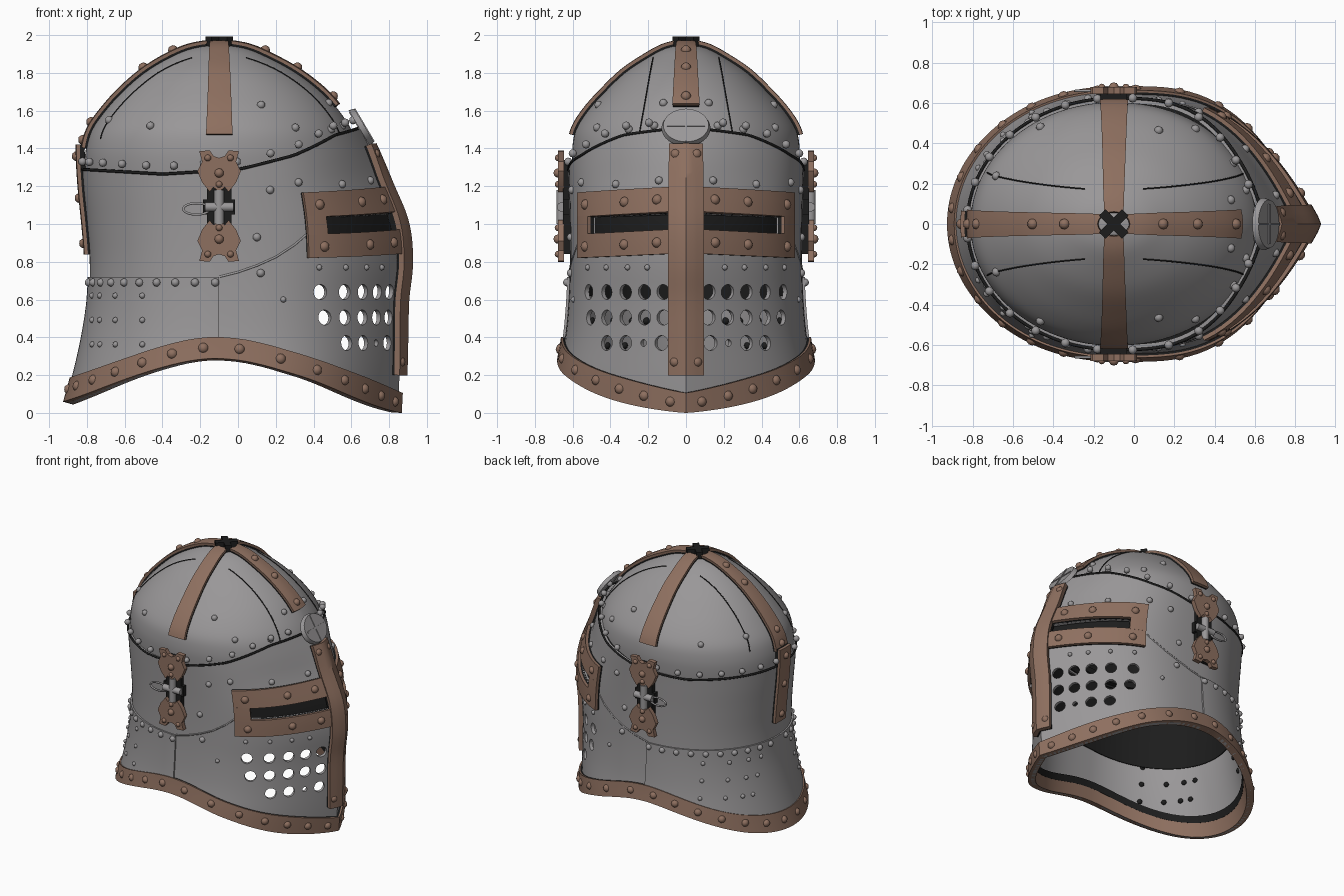
import bpy, bmesh, math
from mathutils import Vector, Matrix

if "Cube" in bpy.data.objects:
    bpy.data.objects.remove(bpy.data.objects["Cube"])

pi = math.pi

def material(name, rgb):
    m = bpy.data.materials.new(name)
    m.diffuse_color = (*rgb, 1)
    m.use_nodes = True
    m.node_tree.nodes["Principled BSDF"].inputs["Base Color"].default_value = m.diffuse_color
    return m

STEEL = material("steel grey", (0.32, 0.31, 0.315))
BRONZE = material("brown bronze", (0.27, 0.16, 0.115))
DARK = material("dark lining", (0.012, 0.012, 0.012))

# Profiles: (back x, front x, half width, z)
BODY = [(-.92, .845, .70, 0), (-.865, .855, .675, .2), (-.82, .86, .64, .4), (-.79, .865, .622, .6),
        (-.785, .885, .615, .8), (-.80, .865, .615, 1.0), (-.82, .785, .62, 1.2), (-.83, .70, .625, 1.4),
        (-.82, .60, .61, 1.6)]
DOME = [(-.80, .64, .59, 1.2), (-.81, .645, .6, 1.3), (-.805, .635, .602, 1.4), (-.775, .6, .583, 1.5),
        (-.705, .535, .52, 1.6), (-.615, .445, .43, 1.7), (-.5, .315, .325, 1.8), (-.37, .17, .205, 1.88),
        (-.25, .05, .11, 1.93), (-.1, -.1, 0, 1.955)]

def spline(tab, t):
    i = max(0, min(int(t), len(tab) - 2))
    f = t - i
    p = [tab[max(0, min(len(tab) - 1, i + k))] for k in (-1, 0, 1, 2)]
    return [b + .5 * f * (c - a + f * (2*a - 5*b + 4*c - d + f * (3*(b - c) + d - a)))
            for a, b, c, d in zip(*p)]

def lin(pts, x):
    i = 0
    while i < len(pts) - 2 and x > pts[i + 1][0]:
        i += 1
    (x0, y0), (x1, y1) = pts[i], pts[i + 1]
    return y0 + (y1 - y0) * (x - x0) / (x1 - x0)

def solve(g, target, lo, hi):
    up = g(hi) > g(lo)
    for _ in range(24):
        m = (lo + hi) / 2
        if (g(m) < target) == up:
            lo = m
        else:
            hi = m
    return (lo + hi) / 2

def keel(c, s):
    # radius of the pointed front section y = 1 - x^3
    return solve(lambda r: r * s + (r * c) ** 3, 1, 0, 1.5)

def section(tab, phi, t, w):
    xb, xf, b, z = spline(tab, t)
    c, s = math.cos(phi), math.sin(phi)
    r = 1 + w * (keel(c, abs(s)) - 1) if c > 0 else 1
    a = xf + .1 if c > 0 else -.1 - xb
    return Vector((-.1 + a * r * c, b * r * s, z))

def B(phi, z):
    return section(BODY, phi, z / .2, max(.4, min(1, 1 - (z - 1.25) / .6)))

def D(phi, v):
    return section(DOME, phi, v, .15)

def normal(S, p, q):
    e = .01
    n = (S(p + e, q) - S(p - e, q)).cross(S(p, q + e) - S(p, q - e))
    return n.normalized() if n.length > 1e-7 else Vector((0, 0, 1))

def finish(name, bm, mat):
    bmesh.ops.remove_doubles(bm, verts=bm.verts, dist=.0004)
    bmesh.ops.recalc_face_normals(bm, faces=bm.faces)
    me = bpy.data.meshes.new(name)
    bm.to_mesh(me)
    bm.free()
    me.materials.append(mat)
    if mat == BRONZE:
        me.materials.append(DARK)
    ob = bpy.data.objects.new(name, me)
    bpy.context.collection.objects.link(ob)
    return ob

def patch(name, S, f, nu, nv, off, th, mat, closed=False):
    """Plate that follows surface S; f maps (u, v) in 0..1 to its parameters. Bronze plates get a dark foot."""
    bm = bmesh.new()
    cols = nu if closed else nu + 1
    out, inn, mid = [], [], {}
    for i in range(cols):
        o, n = [], []
        for j in range(nv + 1):
            a = f(i / nu, j / nv)
            P, N = S(*a), normal(S, *a)
            o.append(bm.verts.new(P + N * off))
            n.append(bm.verts.new(P + N * (off - th)))
            if j in (0, nv) or (not closed and i in (0, nu)):
                mid[i, j] = bm.verts.new(P + N * (.011 if mat == BRONZE else off - th / 2))
        out.append(o)
        inn.append(n)
    def side(a, b):
        (i, j), (k, l) = a, b
        bm.faces.new((out[i][j], mid[a], mid[b], out[k][l]))
        low = bm.faces.new((mid[a], inn[i][j], inn[k][l], mid[b]))
        low.material_index = 1 if mat == BRONZE and not (closed and j == 0) else 0
    for i in range(nu):
        k = (i + 1) % cols
        for j in range(nv):
            bm.faces.new((out[i][j], out[k][j], out[k][j+1], out[i][j+1]))
            bm.faces.new((inn[i][j], inn[i][j+1], inn[k][j+1], inn[k][j]))
        for j in (0, nv):
            side((i, j), (k, j))
    if not closed:
        for i in (0, nu):
            for j in range(nv):
                side((i, j), (i, j + 1))
    return finish(name, bm, mat)

def rivets(name, pts, r, mat):
    bm = bmesh.new()
    for p in pts:
        bmesh.ops.create_icosphere(bm, subdivisions=2, radius=r, matrix=Matrix.Translation(p))
    return finish(name, bm, mat)

def tube(name, pts, r, mat, cyclic=False):
    cu = bpy.data.curves.new(name, 'CURVE')
    cu.dimensions, cu.bevel_depth, cu.bevel_resolution = '3D', r, 1
    sp = cu.splines.new('POLY')
    sp.points.add(len(pts) - 1)
    for q, p in zip(sp.points, pts):
        q.co = (*p, 1)
    sp.use_cyclic_u = cyclic
    cu.materials.append(mat)
    bpy.context.collection.objects.link(bpy.data.objects.new(name, cu))

def z_bot(phi):
    pts = [(-.95, .035), (-.6, .17), (-.4, .24), (-.2, .285), (-.05, .285), (.1, .26), (.4, .17), (.86, 0)]
    x = B(phi, .2).x
    return sum(lin(pts, x + k * .04) for k in (-2, -1, 0, 1, 2)) / 5

def z_top(phi):
    pts = [(-.9, 1.29), (-.4, 1.26), (0, 1.285), (.3, 1.36), (.55, 1.46), (.75, 1.5)]
    return lin(pts, B(phi, 1.35).x)

def phi_y(y, z):
    return math.copysign(solve(lambda p: B(p, z).y, abs(y), 0, pi / 2), y) if y else 0

def phi_x(x, z):
    return solve(lambda p: B(p, z).x, x, 0, pi)

# Main shells, lining and lower rim
def ring(lo, hi):
    return lambda u, v: (2 * pi * u, lo(2 * pi * u) * (1 - v) + hi(2 * pi * u) * v)

shell = patch("face_and_neck_shell", B, ring(z_bot, z_top), 144, 24, 0, .025, STEEL, True)
patch("dome", D, ring(lambda p: 0, lambda p: 9), 96, 36, 0, .015, STEEL, True)
patch("face_lining", B, ring(lambda p: .66 + .08 * math.cos(p), lambda p: 1.3), 72, 8, -.04, .006, DARK, True)
patch("dome_lining", D, ring(lambda p: 0, lambda p: 9), 64, 20, -.03, .006, DARK, True)
patch("lower_rim", B, ring(z_bot, lambda p: z_bot(p) + .115), 128, 4, .022, .055, BRONZE, True)
patch("rim_lining", B, ring(lambda p: z_bot(p) + .09, lambda p: z_bot(p) + .14), 96, 1, -.028, .006, DARK, True)
circle = [2 * pi * i / 120 for i in range(120)]
patch("brow_gap", B, ring(lambda p: z_top(p) - .05, lambda p: z_top(p) - .005), 96, 1, -.01, .09, DARK, True)
tube("shell_lip", [B(p, z_top(p) + .004) for p in circle], .008, DARK, True)
patch("neck_plate", B, lambda u, v: (pi/2 + pi*u, (z_bot(pi/2 + pi*u) + .08) * (1 - v) + .72 * v),
      64, 8, .012, .02, STEEL)

# Breathing holes and eye slots cut through the shell
def slot_map(s, y0, y1, z0, z1):
    def f(u, v):
        y = y0 + (y1 - y0) * u
        z = z0 + (z1 - z0) * v + .025 * (1 - y / .55)
        return phi_y(s * max(y, .0005), z), z
    return f

bm = bmesh.new()
rows = [(.64, (.12, .22, .32, .42, .515)), (.505, (.12, .22, .32, .42, .505)), (.37, (.13, .225, .32, .42))]
for z, ys in rows:
    for y in ys:
        for s in (-1, 1):
            p = phi_y(s * y, z)
            r = .018 if (z, y) == (.37, .225) else .04
            M = Matrix.Translation(B(p, z)) @ normal(B, p, z).to_track_quat('Z', 'Y').to_matrix().to_4x4()
            bmesh.ops.create_cone(bm, cap_ends=True, segments=20, radius1=r, radius2=r, depth=.14, matrix=M)
cutters = [finish("hole_cutter", bm, STEEL)]
cutters += [patch("slot_cutter", B, slot_map(s, .07, .5, .945, 1.035), 16, 2, .05, .12, STEEL) for s in (-1, 1)]
bpy.context.view_layer.objects.active = shell
for c in cutters:
    c.hide_render = True
    m = shell.modifiers.new("cut", 'BOOLEAN')
    m.object, m.operation, m.solver = c, 'DIFFERENCE', 'EXACT'
    bpy.ops.object.modifier_apply(modifier=m.name)
    bpy.data.objects.remove(c)

# Visor cross: eye frames and centre bar
frame_pts = []
for s in (-1, 1):
    for n, box in (("top", (0, .55, 1.035, 1.165)), ("bottom", (0, .55, .82, .945)), ("end", (.497, .55, .94, 1.04))):
        patch("eye_frame_" + n, B, slot_map(s, *box), 20, 3, .03, .042, BRONZE)
    for y, z in ((.14, 1.12), (.31, 1.11), (.51, 1.1), (.14, .9), (.31, .89), (.51, .88)):
        p = phi_y(s * y, z)
        frame_pts.append(B(p, z) + normal(B, p, z) * .022)
patch("visor_centre_bar", B, lambda u, v: (phi_y((2*u - 1) * .075, .2 + 1.21*v), .2 + 1.21*v),
      8, 40, .042, .064, BRONZE)
for z in (.27, 1.36):
    for s in (-1, 1):
        p = phi_y(s * .045, z)
        frame_pts.append(B(p, z) + normal(B, p, z) * .026)
rivets("visor_rivets", frame_pts, .029, BRONZE)

# Dome straps, back strap and apex cross
straps = []
for n, p0, v0 in (("front", 0, 4.2), ("back", pi, 2), ("left", pi/2, 2.7), ("right", -pi/2, 2.7)):
    def f(u, v, p0=p0, v0=v0):
        q = v0 + (8.45 - v0) * v
        xb, xf, b, z = spline(DOME, q)
        a = b if n in ("front", "back") else (xf - xb) / 2
        return p0 + (2*u - 1) * math.asin(min(.8, (.068 - .022*v) / a)), q
    patch(n + "_dome_strap", D, f, 6, 28, .028, .04, BRONZE)
    if n in ("front", "back"):
        straps += [D(p0, k) + normal(D, p0, k) * .024 for k in (v0 + .4, 6.1, 7.3)]
patch("back_strap", B, lambda u, v: (pi + (2*u - 1) * .1, .84 + .58*v), 6, 16, .03, .045, BRONZE)
straps += [B(pi, z) + normal(B, pi, z) * .024 for z in (.9, 1.14, 1.36)] + [D(pi, 3.3) + Vector((-.02, 0, .01))]
rivets("strap_rivets", straps, .027, BRONZE)
bm = bmesh.new()
for a in (pi/4, -pi/4):
    bmesh.ops.create_cube(bm, size=1, matrix=Matrix.Translation((-.1, 0, 1.965)) @ Matrix.Rotation(a, 4, 'Z')
                          @ Matrix.Diagonal((.16, .045, .056, 1)))
finish("apex_cross", bm, DARK)

# Thin seams on dome and cheek
for s in (-1, 1):
    for p0 in (0, pi):
        tube("dome_seam", [D(p0 + s * math.asin((.3 - .0045*k) / spline(DOME, k/4)[2]), k/4) for k in range(10, 29)],
             .004, DARK)
    pts = [(-.1, .72), (0, .745), (.1, .78), (.2, .825), (.3, .89), (.38, .96)]
    tube("cheek_seam", [B(s * phi_x(x, z), z) for x, z in pts], .006, STEEL)

# Brow disc with cross ribs
M = Matrix.Translation((.655, 0, 1.515)) @ Vector((.86, 0, .51)).to_track_quat('Z', 'Y').to_matrix().to_4x4()
wide_x = abs((M.to_3x3() @ Vector((1, 0, 0))).y) > .5
bm = bmesh.new()
bmesh.ops.create_cone(bm, cap_ends=True, segments=32, radius1=.13, radius2=.12, depth=.03,
                      matrix=M @ Matrix.Diagonal((1, .85, 1, 1) if wide_x else (.85, 1, 1, 1)))
for d in ((.2, .012, .04, 1), (.012, .2, .04, 1)):
    bmesh.ops.create_cube(bm, size=1, matrix=M @ Matrix.Diagonal(d))
finish("brow_disc", bm, STEEL)

# Side clasps
half = [(0, 1.35), (.03, 1.36), (.05, 1.39), (.105, 1.385), (.09, 1.33), (.115, 1.28), (.09, 1.22), (.05, 1.17),
        (.03, 1.195), (0, 1.17)]
outline = half + [(-x, z) for x, z in half[-2:0:-1]]
for s in (-1, 1):
    for n, flip in (("upper", False), ("lower", True)):
        bm = bmesh.new()
        vs = [bm.verts.new((x - .1, s * .645, 2.19 - z if flip else z)) for x, z in outline]
        g = bmesh.ops.extrude_face_region(bm, geom=[bm.faces.new(vs)])
        bmesh.ops.translate(bm, vec=(0, s * .033, 0), verts=[v for v in g['geom'] if isinstance(v, bmesh.types.BMVert)])
        for x, z, r in ((-.1, 1.27, .025), (-.16, 1.35, .018), (-.04, 1.35, .018), (-.1, 1.21, .018)):
            bmesh.ops.create_icosphere(bm, subdivisions=2, radius=r,
                                       matrix=Matrix.Translation((x, s * .677, 2.19 - z if flip else z)))
        finish(n + "_clasp_plate", bm, BRONZE)
    bm = bmesh.new()
    for r, d, R in ((.026, .18, Matrix()), (.024, .15, Matrix.Rotation(pi/2, 4, 'Y'))):
        bmesh.ops.create_cone(bm, cap_ends=True, segments=16, radius1=r, radius2=r, depth=d,
                              matrix=Matrix.Translation((-.1, s * .66, 1.09)) @ R)
    finish("clasp_pin", bm, STEEL)
    bm = bmesh.new()
    for w, h in ((.13, .5), (.17, .08)):
        bmesh.ops.create_cube(bm, size=1, matrix=Matrix.Translation((-.1, s * .63, 1.09)) @ Matrix.Diagonal((w, .04, h, 1)))
    finish("clasp_backing", bm, DARK)
    tube("clasp_ring", [(-.22 + .07 * math.cos(a), s * .66, 1.08 + .03 * math.sin(a)) for a in circle[::5]],
         .007, STEEL, True)

# Rivets on rim, brow line, neck, cheeks and dome
rim, steel, small, inner = [], [], [], []
for i in range(28):
    p = (i + .5) * 2 * pi / 28
    z = z_bot(p) + .06
    rim.append(B(p, z) + normal(B, p, z) * .012)
    steel.append(B(p, z_top(p) + .045))
for s in (-1, 1):
    for i in range(10):
        p = s * (pi/2 + .03 + i * .155)
        steel.append(B(p, .69) + normal(B, p, .69) * .012)
    steel += [B(s * phi_x(x, z), z) for x, z in ((.17, 1.18), (.1, .93), (.12, .74), (.32, 1.22), (.55, 1.21), (.7, 1.23))]
    small += [B(s * phi_x(x, z), z) for x, z in ((.24, .6), (.43, .77), (.57, .77), (.68, .77), (.76, .77))]
    for x in (-.76, -.72, -.64, -.5):
        for z in (.36, .49, .62):
            p = s * phi_x(x, z)
            small.append(B(p, z) + normal(B, p, z) * .012)
            inner.append(B(p, z) - normal(B, p, z) * .02)
    steel += [D(s * p, v) for p, v in ((2.15, 3.2), (1.2, 4.3), (.95, 3.1), (.55, 3), (.25, 4.4), (.3, 3.2),
                                       (2.7, 3.5))]
rivets("rim_rivets", rim, .029, BRONZE)
rivets("shell_rivets", steel, .022, STEEL)
rivets("small_rivets", small, .016, STEEL)
rivets("inner_rivet_ends", inner, .02, DARK)

# Smooth shading with sharp plate edges
for ob in bpy.context.scene.objects:
    ob.select_set(ob.type == 'MESH')
bpy.context.view_layer.objects.active = shell
bpy.ops.object.shade_smooth_by_angle(angle=math.radians(35))
